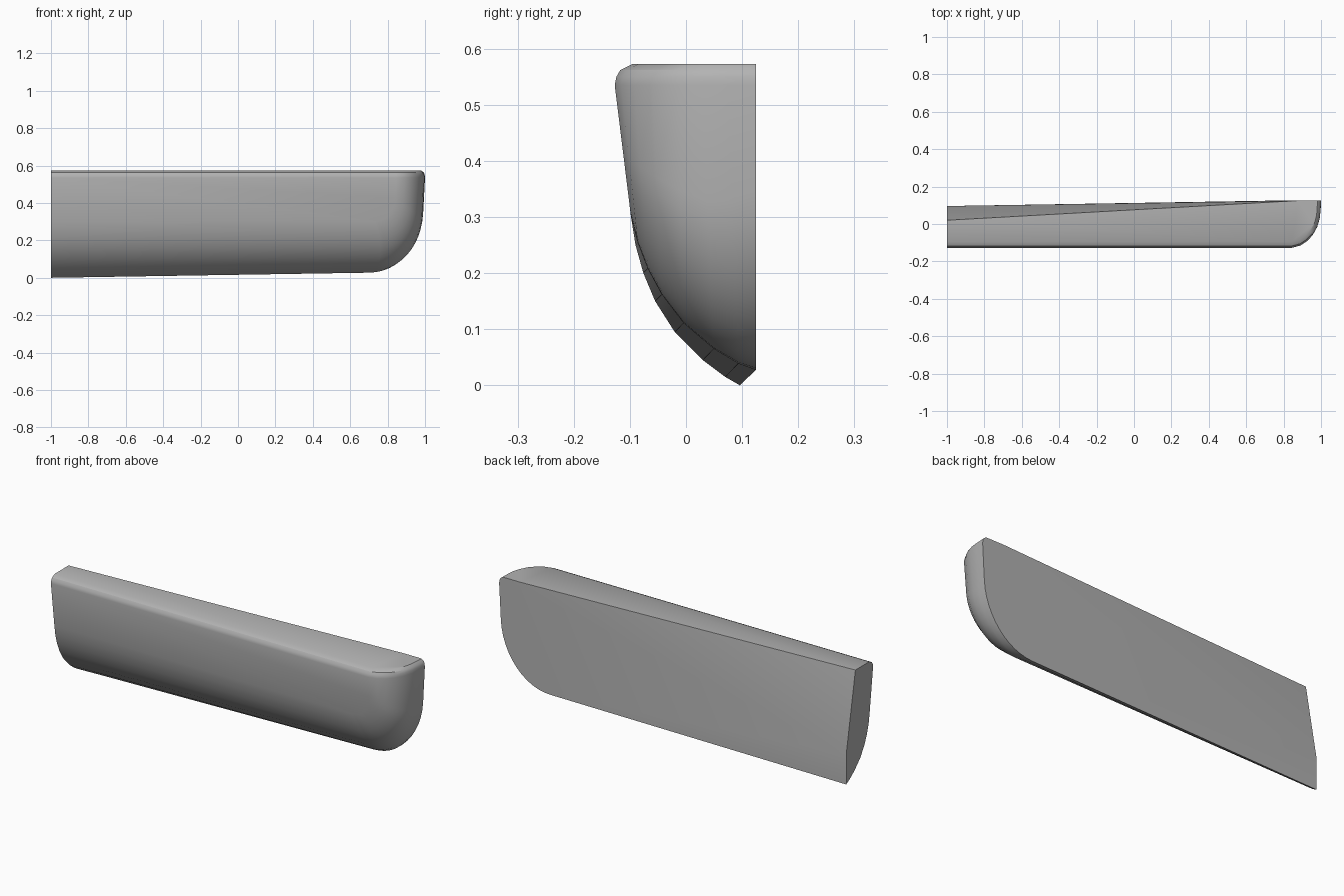
import bpy, bmesh, math

cube = bpy.data.objects.get("Cube")
if cube:
    bpy.data.objects.remove(cube, do_unlink=True)

RIM, TOP = 0.535, 0.573
ARC_STEPS = 12

# Depth levels from front face to back edge:
# bottom height, bottom depth, end position, end depth
LEVELS = [
    (0.30, -0.098, 0.845, -0.127),
    (0.25, -0.090, 0.89, -0.115),
    (0.20, -0.076, 0.925, -0.092),
    (0.15, -0.055, 0.955, -0.06),
    (0.095, -0.02, 0.98, -0.015),
    (0.045, 0.03, 0.993, 0.03),
    (0.015, 0.07, 0.998, 0.075),
    (0.0, 0.096, 1.0, 0.125),
]
LAST = len(LEVELS) - 1


def taper(x):
    return min(1.0, (x + 1) / 1.75)


def outline(k):
    """One depth level: along the bottom, round the corner, up the end."""
    zb, yb, xe, ye = LEVELS[k]
    f = k / LAST
    rx = 0.11 + 0.18 * f
    rz = rx * 1.15
    flat = [(-1.0, zb)]
    for i in range(ARC_STEPS + 1):
        a = math.pi / 2 * i / ARC_STEPS
        flat.append((xe - rx + rx * math.sin(a), zb + rz * (1 - math.cos(a))))
    flat.append((xe, RIM))
    points = []
    for x, z in flat:
        up = (z - zb) / (RIM - zb)
        lean = 0.05 * (RIM - z) * max(0, x) ** 4
        y = yb + (ye - yb) * up + 0.027 * taper(x) * f * (1 - up)
        if k == LAST:
            y = 0.096 + 0.029 * taper(x)
        points.append((x - lean, y, z + 0.028 * taper(x) * f * (1 - up)))
    return points


bm = bmesh.new()
rings = [[bm.verts.new(p) for p in outline(k)] for k in range(LAST + 1)]

# Rounded underside and end
for a, b in zip(rings, rings[1:]):
    for i in range(len(a) - 1):
        bm.faces.new((a[i], a[i + 1], b[i + 1], b[i]))

# Rolled top rim along the front and round the end
front_left = bm.verts.new((-1, LEVELS[0][3], RIM))
rim = [[front_left] + [r[-1] for r in rings]]
for inset, z in ((0.003, 0.55), (0.01, 0.562), (0.032, TOP)):
    row = []
    for i, v in enumerate(rim[0]):
        f = max(0, i - 1) / LAST
        angle = f * math.pi / 2
        row.append(bm.verts.new((v.co.x - 0.6 * inset * math.sin(angle),
                                 v.co.y + inset * math.cos(angle), z)))
    rim.append(row)
for a, b in zip(rim, rim[1:]):
    for i in range(len(a) - 1):
        bm.faces.new((a[i], a[i + 1], b[i + 1], b[i]))

# Flat front, top, folded back and cut end
bm.faces.new(rings[0] + [front_left])
top_left = bm.verts.new((-1, 0.02, TOP))
fold_low = bm.verts.new((-1, 0.096, 0.16))
fold_high = bm.verts.new((0.88, 0.125, TOP))
bm.faces.new(rim[-1] + [fold_high, top_left])
bm.faces.new((top_left, fold_high, fold_low))
bm.faces.new(rings[-1] + [row[-1] for row in rim[1:]] + [fold_high, fold_low])
bm.faces.new([r[0] for r in rings] + [fold_low, top_left]
             + [row[0] for row in reversed(rim)])
bmesh.ops.recalc_face_normals(bm, faces=bm.faces)

mesh = bpy.data.meshes.new("side_panel")
bm.to_mesh(mesh)
bm.free()
panel = bpy.data.objects.new("side_panel", mesh)
bpy.context.collection.objects.link(panel)

grey = bpy.data.materials.new("plain_grey")
grey.use_nodes = True
colour = (0.45, 0.45, 0.45, 1)
grey.diffuse_color = colour
grey.node_tree.nodes["Principled BSDF"].inputs["Base Color"].default_value = colour
mesh.materials.append(grey)

for o in bpy.context.selected_objects:
    o.select_set(False)
panel.select_set(True)
bpy.context.view_layer.objects.active = panel
bpy.ops.object.shade_smooth_by_angle(angle=math.radians(32))
